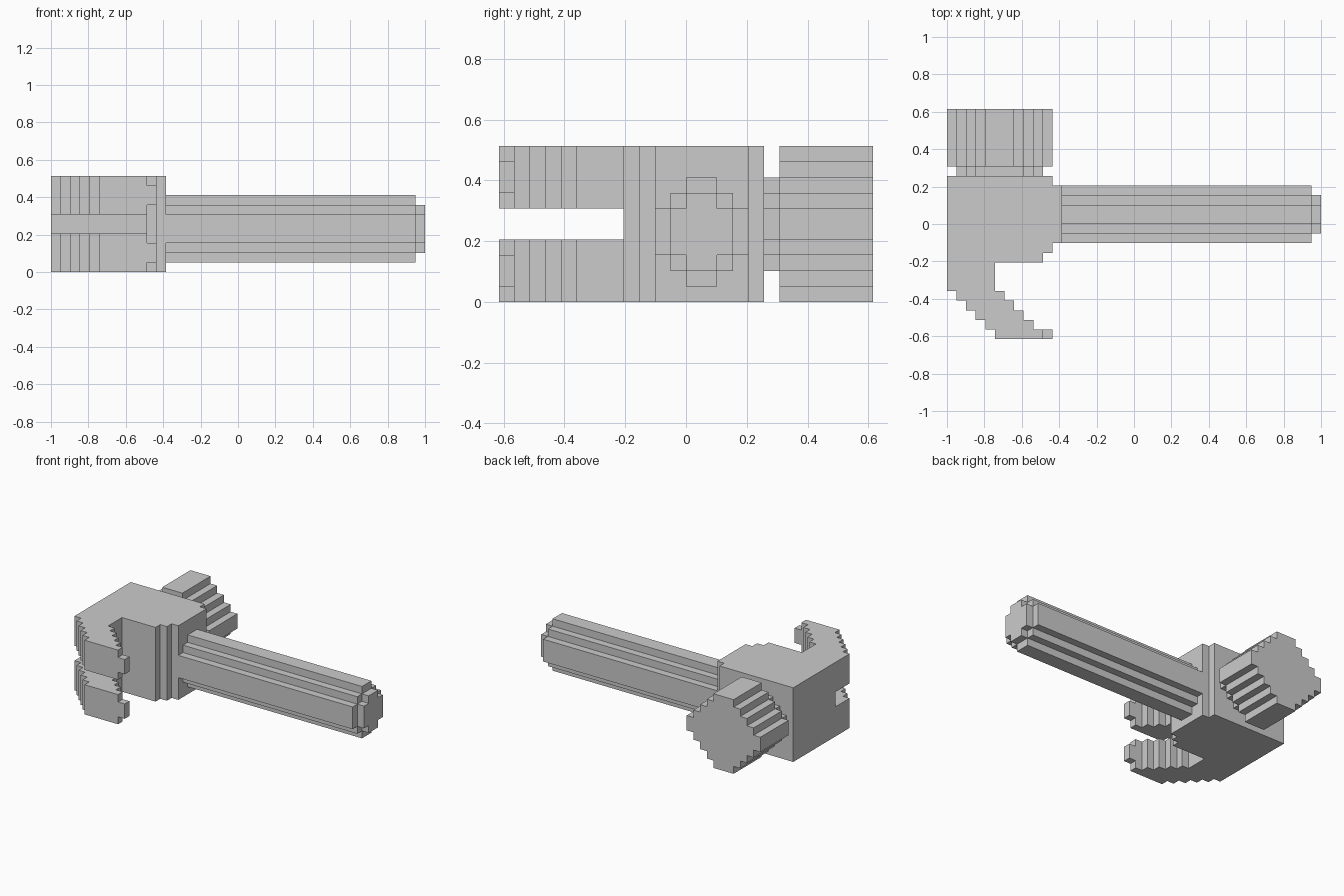
import bpy, bmesh, math
from mathutils import Vector

if "Cube" in bpy.data.objects:
    bpy.data.objects.remove(bpy.data.objects["Cube"])

V = 2 / 39                                   # edge of one block
ORIGIN = Vector((-1, -12 * V, 0))


def cells(boxes):
    """Unit cells filled by boxes (x0, x1, y0, y1, z0, z1)."""
    return {(x, y, z) for a, b, c, d, e, f in boxes
            for x in range(a, b) for y in range(c, d) for z in range(e, f)}


def stepped_disc(widest, inset, rows, y0, y1):
    """Round stepped cross-section: each row inward from the middle is one block narrower per side."""
    a, b = widest
    out = []
    for k in range(rows):
        out += [(a + k, b - k, y0, y1, 5 + k, 6 + k), (a + k, b - k, y0, y1, 4 - k, 5 - k)]
    return out


def claw_prong(z0):
    """Curved prong that steps outwards, with a small tip."""
    out = [(0, 5, 5, 8, z0, z0 + 4)]
    out += [(k, k + 5, 5 - k, 6 - k, z0, z0 + 4) for k in range(1, 6)]
    return out + [(10, 11, 0, 1, z0 + 1, z0 + 3)]


parts = {
    # block in the middle of the head, with stepped collar round the handle
    "head_block": [(0, 10, 8, 17, 0, 10), (10, 11, 9, 17, 0, 10), (11, 12, 10, 16, 0, 10)],
    # split claw
    "lower_claw": claw_prong(0),
    "upper_claw": claw_prong(6),
    # striking side
    "neck": stepped_disc((1, 10), 1, 3, 17, 18),
    "striking_face": stepped_disc((0, 11), 0, 5, 18, 24),
    # rounded handle and its smaller end
    "handle": [(12, 38, 10, 16, 3, 6), (12, 38, 11, 15, 2, 7), (12, 38, 12, 14, 1, 8)],
    "handle_end": [(38, 39, 11, 15, 3, 6), (38, 39, 12, 14, 2, 7)],
}
# the claw prongs' stepped rows are 5 wide, curving away from the block
filled = {name: cells(boxes) for name, boxes in parts.items()}
solid = set().union(*filled.values())


def build(name, part):
    """Mesh only the exposed block faces, then merge flat areas."""
    bm = bmesh.new()
    verts = {}

    def vert(p):
        if p not in verts:
            verts[p] = bm.verts.new(ORIGIN + Vector(p) * V)
        return verts[p]

    for c in sorted(part):
        for axis in range(3):
            for side in (0, 1):
                n = list(c)
                n[axis] += 2 * side - 1
                if tuple(n) in solid:
                    continue
                loop = []
                for du, dv in ((0, 0), (1, 0), (1, 1), (0, 1)):
                    p = list(c)
                    p[axis] += side
                    p[(axis + 1) % 3] += du
                    p[(axis + 2) % 3] += dv
                    loop.append(vert(tuple(p)))
                bm.faces.new(loop if side else loop[::-1])
    bmesh.ops.dissolve_limit(bm, angle_limit=math.radians(1), verts=bm.verts, edges=bm.edges)
    mesh = bpy.data.meshes.new(name)
    bm.to_mesh(mesh)
    bm.free()
    bpy.context.collection.objects.link(bpy.data.objects.new(name, mesh))


for name, part in filled.items():
    build(name, part)
